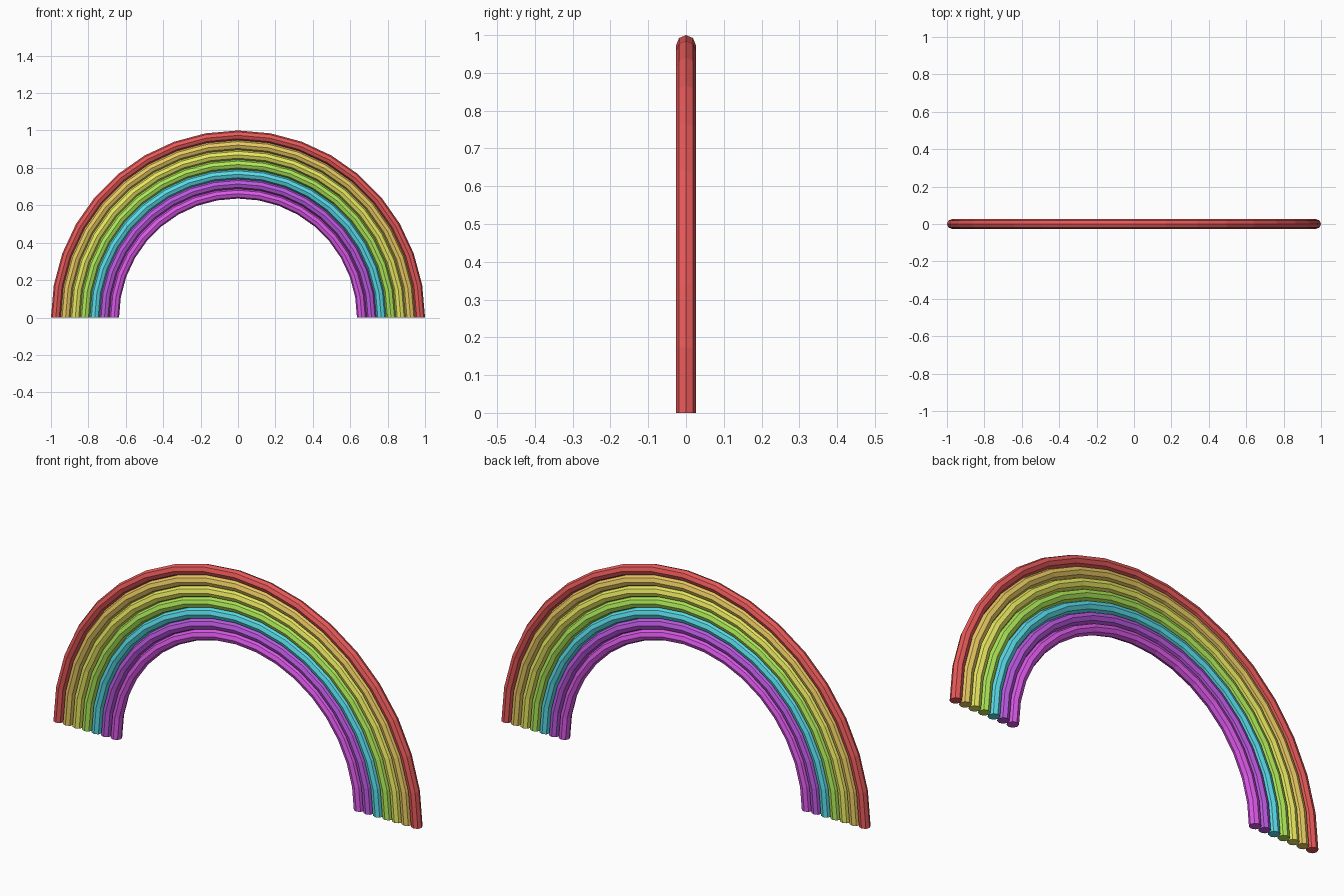
import bpy, bmesh
from math import sin, cos, pi

if "Cube" in bpy.data.objects:
    bpy.data.objects.remove(bpy.data.objects["Cube"])

TUBE, STEP, ARC_SEGS, SIDES = 0.026, 0.052, 18, 8
BANDS = [
    ("red_band", (0.80, 0.10, 0.10)),
    ("orange_band", (0.80, 0.58, 0.12)),
    ("yellow_band", (0.80, 0.80, 0.12)),
    ("green_band", (0.42, 0.80, 0.10)),
    ("cyan_band", (0.10, 0.70, 0.80)),
    ("violet_band", (0.50, 0.10, 0.75)),
    ("magenta_band", (0.70, 0.10, 0.80)),
]


def arch(name, radius, color):
    """Half-circle tube with flat facets and capped feet."""
    bm = bmesh.new()
    rings = []
    for i in range(ARC_SEGS + 1):
        a = pi * i / ARC_SEGS
        ring = []
        for j in range(SIDES):
            t = 2 * pi * j / SIDES
            r = radius + TUBE * cos(t)
            ring.append(bm.verts.new((r * cos(a), TUBE * sin(t), r * sin(a))))
        rings.append(ring)
    for p, q in zip(rings, rings[1:]):
        for j in range(SIDES):
            k = (j + 1) % SIDES
            bm.faces.new((p[j], p[k], q[k], q[j]))
    bm.faces.new(rings[0])
    bm.faces.new(rings[-1])
    bmesh.ops.recalc_face_normals(bm, faces=bm.faces)
    mesh = bpy.data.meshes.new(name)
    bm.to_mesh(mesh)
    bm.free()
    mat = bpy.data.materials.new(name)
    mat.diffuse_color = (*color, 1)
    mat.use_nodes = True
    mat.node_tree.nodes["Principled BSDF"].inputs["Base Color"].default_value = mat.diffuse_color
    mesh.materials.append(mat)
    bpy.context.collection.objects.link(bpy.data.objects.new(name, mesh))


# Seven nested bands, outermost first
for n, (name, color) in enumerate(BANDS):
    arch(name, 1 - TUBE - n * STEP, color)
